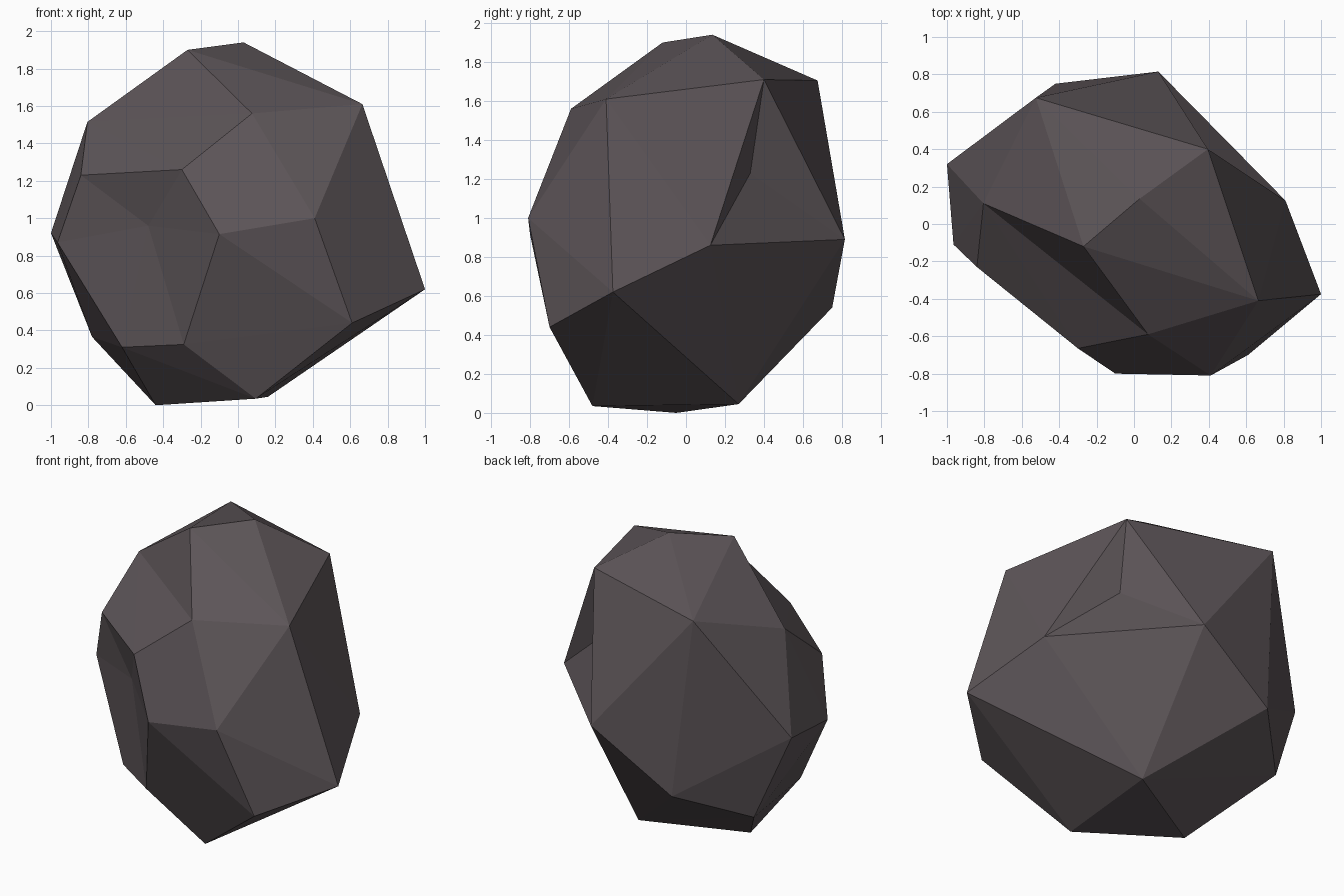
import bpy, bmesh

if "Cube" in bpy.data.objects:
    bpy.data.objects.remove(bpy.data.objects["Cube"])

# Corner points of the boulder, one letter each; J and Z are sunken corners
CORNERS = {
    "A": (-.27, -.12, 1.90), "B": (.03, .135, 1.94), "C": (.665, -.41, 1.61), "D": (1, -.375, .62),
    "E": (.61, -.70, .44), "F": (.41, -.81, 1.0), "G": (.075, -.59, 1.56), "H": (-.30, -.665, 1.26),
    "I": (-.10, -.80, .915), "J": (-.48, -.43, .96), "K": (-.84, -.23, 1.23), "L": (-.805, .11, 1.515),
    "M": (-1, .32, .92), "N": (-.965, -.11, .87), "O": (-.78, .40, .365), "P": (-.62, -.32, .31),
    "Q": (-.29, -.55, .325), "R": (-.44, -.05, 0), "S": (.095, -.48, .035), "T": (.16, .27, .045),
    "U": (.81, .125, .86), "V": (.395, .40, 1.71), "W": (.13, .815, .89), "X": (-.42, .75, .54),
    "Y": (-.525, .675, 1.705), "Z": (.387, .33, 1.23),
}

bm = bmesh.new()
v = {name: bm.verts.new(co) for name, co in CORNERS.items()}

# Main boulder body: convex hull of the outer corners
bmesh.ops.convex_hull(bm, input=[p for n, p in v.items() if n not in "JZ"])


def open_patch(names):
    """Remove the faces lying wholly between the named corners; return the rim."""
    ring = {v[n] for n in names}
    gone = [f for f in bm.faces if all(p in ring for p in f.verts)]
    rim = [e for e in {e for f in gone for e in f.edges}
           if sum(f in gone for f in e.link_faces) == 1]
    bmesh.ops.delete(bm, geom=gone, context='FACES_ONLY')
    return rim


# Dents on the front left and back right: rim joined to the sunken corner
for names, pit in (("KHIQPN", "J"), ("UVW", "Z")):
    for e in open_patch(names):
        bm.faces.new((*e.verts, v[pit]))

# Shallow valley below the crown on the front left
open_patch("AGHKL")
for tri in ("AGL", "LGH", "LHK"):
    bm.faces.new([v[n] for n in tri])

# Drop loose hull edges left under the patches
bmesh.ops.delete(bm, geom=[e for e in bm.edges if not e.link_faces], context='EDGES')
bmesh.ops.recalc_face_normals(bm, faces=bm.faces[:])

mesh = bpy.data.meshes.new("boulder")
bm.to_mesh(mesh)
bm.free()

# Dark warm grey stone
stone = bpy.data.materials.new("dark stone")
stone.diffuse_color = (.108, .09, .097, 1)
stone.use_nodes = True
stone.node_tree.nodes["Principled BSDF"].inputs["Base Color"].default_value = stone.diffuse_color
mesh.materials.append(stone)

rock = bpy.data.objects.new("boulder", mesh)
bpy.context.collection.objects.link(rock)
